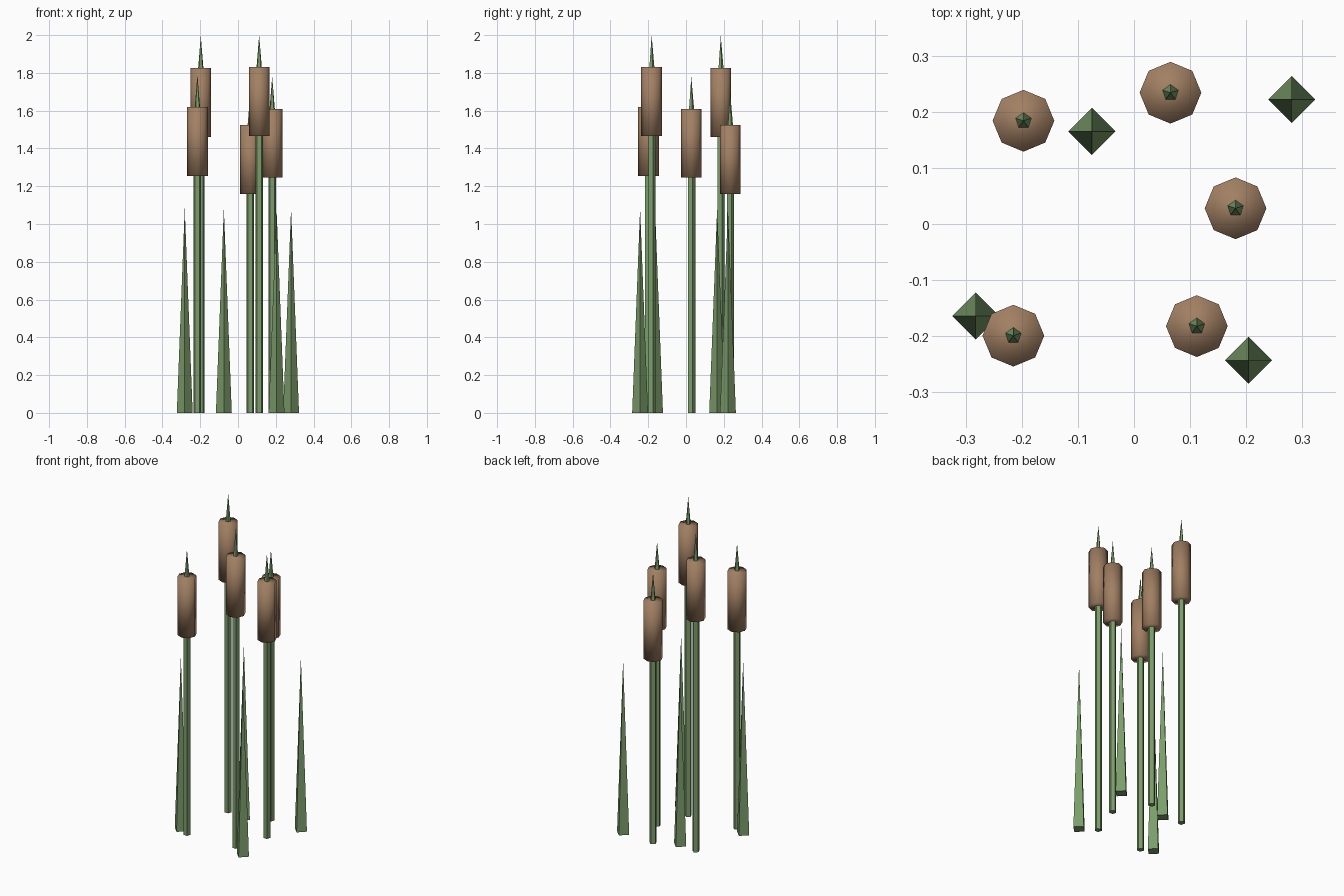
import bpy
from math import pi

cube = bpy.data.objects.get("Cube")
if cube:
    bpy.data.objects.remove(cube, do_unlink=True)


def material(name, rgb):
    mat = bpy.data.materials.new(name)
    mat.use_nodes = True
    color = (*rgb, 1)
    mat.diffuse_color = color
    mat.node_tree.nodes["Principled BSDF"].inputs["Base Color"].default_value = color
    return mat


green = material("reed green", (0.20, 0.34, 0.145))
brown = material("seed head brown", (0.36, 0.215, 0.125))


def column(name, x, y, bottom, top, sides, radius, tip_radius, mat):
    """Upright prism, or a spike when the tip radius is zero."""
    bpy.ops.mesh.primitive_cone_add(
        vertices=sides, radius1=radius, radius2=tip_radius,
        depth=top - bottom, location=(x, y, (top + bottom) / 2))
    obj = bpy.context.object
    obj.name = name
    obj.data.materials.append(mat)
    return obj


# Reeds: stem, soft-shaded seed head and pointed tip (x, y, head top)
reeds = [
    (-0.197, 0.184, 1.825),
    (0.065, 0.234, 1.525),
    (0.181, 0.028, 1.61),
    (0.112, -0.182, 1.83),
    (-0.215, -0.199, 1.62),
]
for i, (x, y, top) in enumerate(reeds, 1):
    head_bottom = top - 0.365
    column(f"stem_{i}", x, y, 0, head_bottom + 0.05, 5, 0.021, 0.021, green)
    column(f"seed_head_{i}", x, y, head_bottom, top, 8, 0.055, 0.055, brown)
    bpy.ops.object.shade_smooth()
    column(f"tip_{i}", x, y, top - 0.01, top + 0.17, 5, 0.0155, 0, green)

# Leaves: tall four-sided spikes
leaves = [(-0.075, 0.165), (0.281, 0.222), (-0.282, -0.164), (0.204, -0.243)]
for i, (x, y) in enumerate(leaves, 1):
    column(f"leaf_{i}", x, y, 0, 1.085, 4, 0.042, 0, green)
